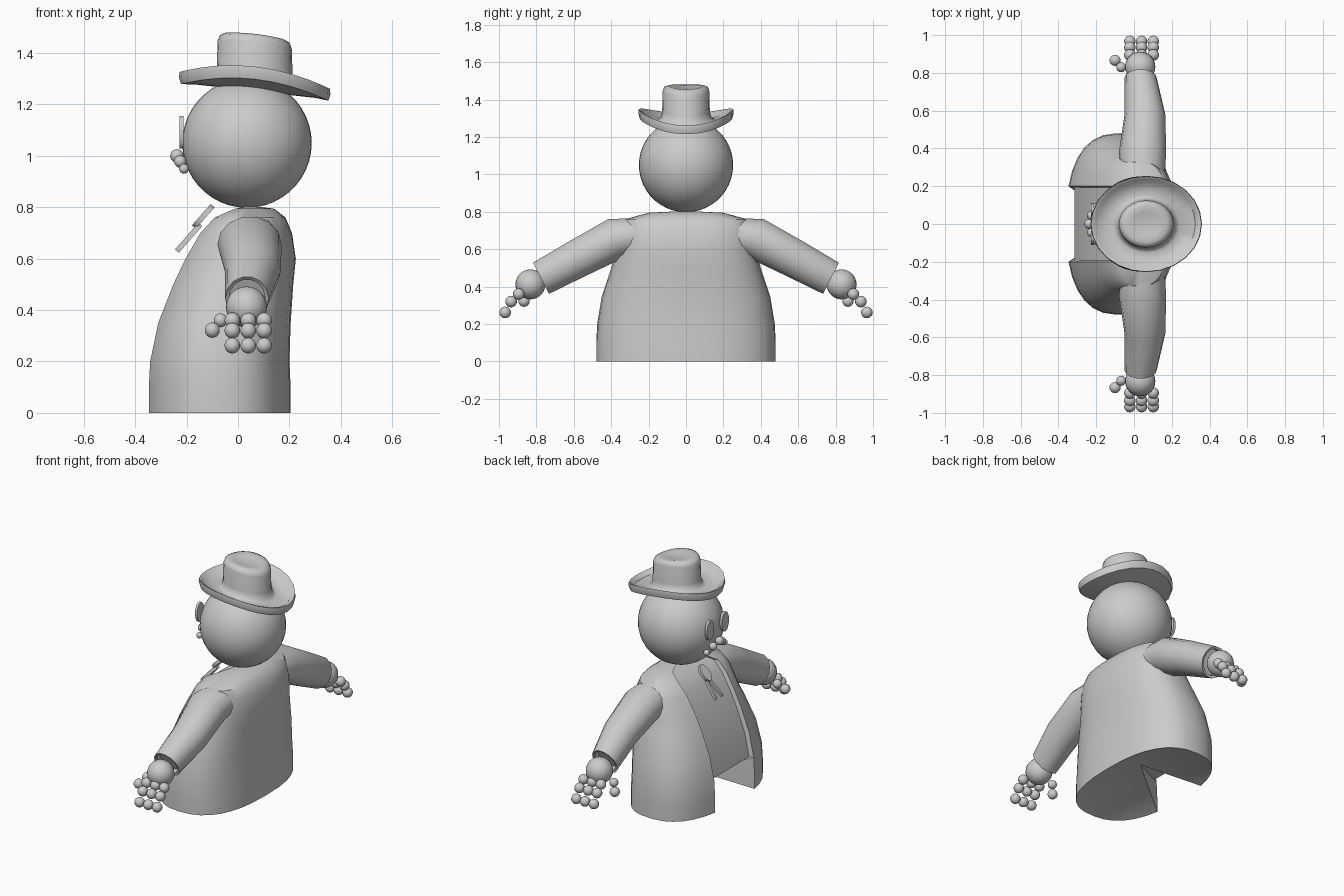
import bpy, bmesh
from math import sin, cos, asin, pi, radians
from mathutils import Vector

cube = bpy.data.objects.get("Cube")
if cube:
    bpy.data.objects.remove(cube, do_unlink=True)

GREY = (0.6, 0.6, 0.6, 1)
mat = bpy.data.materials.new("plain grey")
mat.use_nodes = True
mat.diffuse_color = GREY
mat.node_tree.nodes["Principled BSDF"].inputs["Base Color"].default_value = GREY


def finish(name, bm, angle=40):
    bmesh.ops.recalc_face_normals(bm, faces=bm.faces)
    me = bpy.data.meshes.new(name)
    bm.to_mesh(me)
    bm.free()
    me.materials.append(mat)
    ob = bpy.data.objects.new(name, me)
    bpy.context.collection.objects.link(ob)
    bpy.ops.object.select_all(action='DESELECT')
    ob.select_set(True)
    bpy.context.view_layer.objects.active = ob
    bpy.ops.object.shade_smooth_by_angle(angle=radians(angle))
    return ob


def ball(name, centre, r, seg=16):
    bm = bmesh.new()
    bmesh.ops.create_uvsphere(bm, u_segments=seg, v_segments=seg // 2 + 2, radius=r)
    bmesh.ops.translate(bm, verts=bm.verts, vec=centre)
    return finish(name, bm, 60)


def loft(bm, rings):
    """Bridge closed rings of points and return their vertices."""
    rows = [[bm.verts.new(p) for p in ring] for ring in rings]
    for a, b in zip(rows, rows[1:]):
        n = len(a)
        for i in range(n):
            bm.faces.new((a[i], a[(i + 1) % n], b[(i + 1) % n], b[i]))
    return rows


# Head
ball("head", (0.035, 0, 1.05), 0.252, 40)

# Hat: rolled brim and crown from one profile of (radius, height)
profile = [(0.4, -0.02), (0.8, -0.02), (0.97, -0.025), (1, 0), (0.99, 0.022),
           (0.94, 0.02), (0.88, 0), (0.6, 0), (0.53, 0.015), (0.5, 0.05), (0.49, 0.16),
           (0.46, 0.183), (0.38, 0.195), (0.25, 0.192), (0.1, 0.188)]
bm = bmesh.new()
rings = []
for t, h in profile:
    ring = []
    for k in range(24):
        a = 2 * pi * k / 24
        z = 1.272 + h - 0.033 * t * cos(a) + 0.055 * (t * sin(a)) ** 2
        ring.append((0.065 + 0.295 * t * cos(a), 0.255 * t * sin(a), z))
    rings.append(ring)
rows = loft(bm, rings)
bm.faces.new(rows[-1])
finish("hat", bm, 50)

# Coat body with a recessed shirt front; levels are (z, front x, back x, half width)
levels = [(0, -0.36, 0.205, 0.48), (0.1, -0.36, 0.205, 0.48), (0.2, -0.355, 0.2, 0.475),
          (0.35, -0.325, 0.205, 0.45), (0.5, -0.27, 0.215, 0.4), (0.6, -0.225, 0.225, 0.37),
          (0.7, -0.165, 0.21, 0.36), (0.76, -0.11, 0.185, 0.33), (0.795, -0.03, 0.14, 0.2)]
POWER = 2.5
PANEL = 3
COLS = 14


def half_outline(z, front, back, b):
    cx, ax = (front + back) / 2, (back - front) / 2
    edge = min(0.2, 0.75 * b)
    start = asin((edge / b) ** (POWER / 2))
    flap = []
    for k in range(COLS + 1):
        a = start + (pi - start) * k / COLS
        c = cos(a)
        x = cx - ax * abs(c) ** (2 / POWER) * (1 if c > 0 else -1)
        flap.append((x, b * max(0, sin(a)) ** (2 / POWER), z))
    shirt = [(flap[0][0] + 0.028, f * edge, z) for f in (0, 0.5, 0.96)]
    return shirt + flap


bm = bmesh.new()
grid = []
for level in levels:
    half = half_outline(*level)
    ring = half + [(x, -y, z) for x, y, z in reversed(half[1:-1])]
    grid.append([bm.verts.new(p) for p in ring])
n = len(grid[0])
for j in range(len(grid) - 1):
    for i in range(n):
        k = (i + 1) % n
        on_shirt = i < PANEL or i >= n - PANEL
        if j >= 2 or not on_shirt:      # the shirt stops above the hem
            bm.faces.new((grid[j][i], grid[j][k], grid[j + 1][k], grid[j + 1][i]))
bmesh.ops.delete(bm, geom=[v for v in bm.verts if not v.link_faces], context='VERTS')
# Close the neck and the hollow underside
top = bm.verts.new((0.05, 0, 0.805))
under = bm.verts.new((-0.05, 0, 0.12))
for e in [e for e in bm.edges if e.is_boundary]:
    low = e.verts[0].co.z < 0.4
    bm.faces.new((e.verts[0], e.verts[1], under if low else top))
finish("coat", bm, 40)

# Neck tie: oval clasp and two cords lying on the shirt slope
slope = Vector((-0.07, 0, -0.08)).normalized()
out = Vector((-0.08, 0, 0.07)).normalized()


def plate(name, centre, u, v, w, ru, rv, depth, seg):
    """Thin elliptical plate spanned by u and v, thickened along w."""
    bm = bmesh.new()
    rings = [[Vector(centre) + u * ru * cos(2 * pi * k / seg) + v * rv * sin(2 * pi * k / seg) + w * s
              for k in range(seg)] for s in (-depth / 2, depth / 2)]
    rows = loft(bm, rings)
    bm.faces.new(rows[0])
    bm.faces.new(rows[1])
    return finish(name, bm)


Y = Vector((0, 1, 0))
clasp = Vector((-0.135, 0, 0.765))
plate("tie_clasp", clasp, slope, Y, out, 0.055, 0.035, 0.02, 20)
for s, side in ((1, "near"), (-1, "far")):
    cord = clasp + slope * 0.1 + Y * 0.022 * s - out * 0.012
    plate("tie_cord_" + side, cord, (slope + Y * 0.15 * s).normalized(), Y, out, 0.07, 0.008, 0.02, 10)

# Face: nose, eyes and moustache beads
X, Z = Vector((1, 0, 0)), Vector((0, 0, 1))
ball("nose", (-0.238, 0, 1.0), 0.026)
for s, side in ((1, "a"), (-1, "b")):
    plate("eye_" + side, (-0.22, 0.075 * s, 1.092), Z, Y, X, 0.063, 0.036, 0.016, 24)
    ball("inner_bead_" + side, (-0.225, 0.045 * s, 0.978), 0.024)
    ball("outer_bead_" + side, (-0.21, 0.09 * s, 0.95), 0.019)

# Arms and hands, repeated on both sides
# Sleeve stations: (x, y, z, half depth, half height, tilt in degrees)
stations = [(0.05, 0.2, 0.68, 0.11, 0.09, 8), (0.045, 0.38, 0.655, 0.125, 0.115, 18),
            (0.058, 0.58, 0.55, 0.108, 0.105, 28), (0.035, 0.775, 0.445, 0.085, 0.096, 27),
            (0.035, 0.77, 0.448, 0.07, 0.08, 27), (0.035, 0.74, 0.464, 0.07, 0.08, 27)]
for s, side in ((1, "a"), (-1, "b")):
    bm = bmesh.new()
    rings = []
    for x, y, z, rx, rz, tilt in stations:
        t = radians(tilt)
        ring = []
        for k in range(14):
            a = 2 * pi * k / 14
            up = rz * sin(a)
            ring.append((x + rx * cos(a), s * (y + up * sin(t)), z + up * cos(t)))
        rings.append(ring)
    rows = loft(bm, rings)
    bm.faces.new(rows[0])
    bm.faces.new(rows[-1])
    finish("sleeve_" + side, bm, 45)

    ball("palm_" + side, (0.033, 0.832 * s, 0.412), 0.08, 24)
    for f in range(3):
        for j, (y, z) in enumerate(((0.895, 0.36), (0.935, 0.32), (0.967, 0.262))):
            ball(f"finger_{f}_{j}_{side}", (-0.022 + 0.062 * f, y * s, z), 0.031, 14)
    ball("thumb_base_" + side, (-0.068, 0.83 * s, 0.36), 0.027, 14)
    ball("thumb_tip_" + side, (-0.1, 0.866 * s, 0.322), 0.03, 14)
